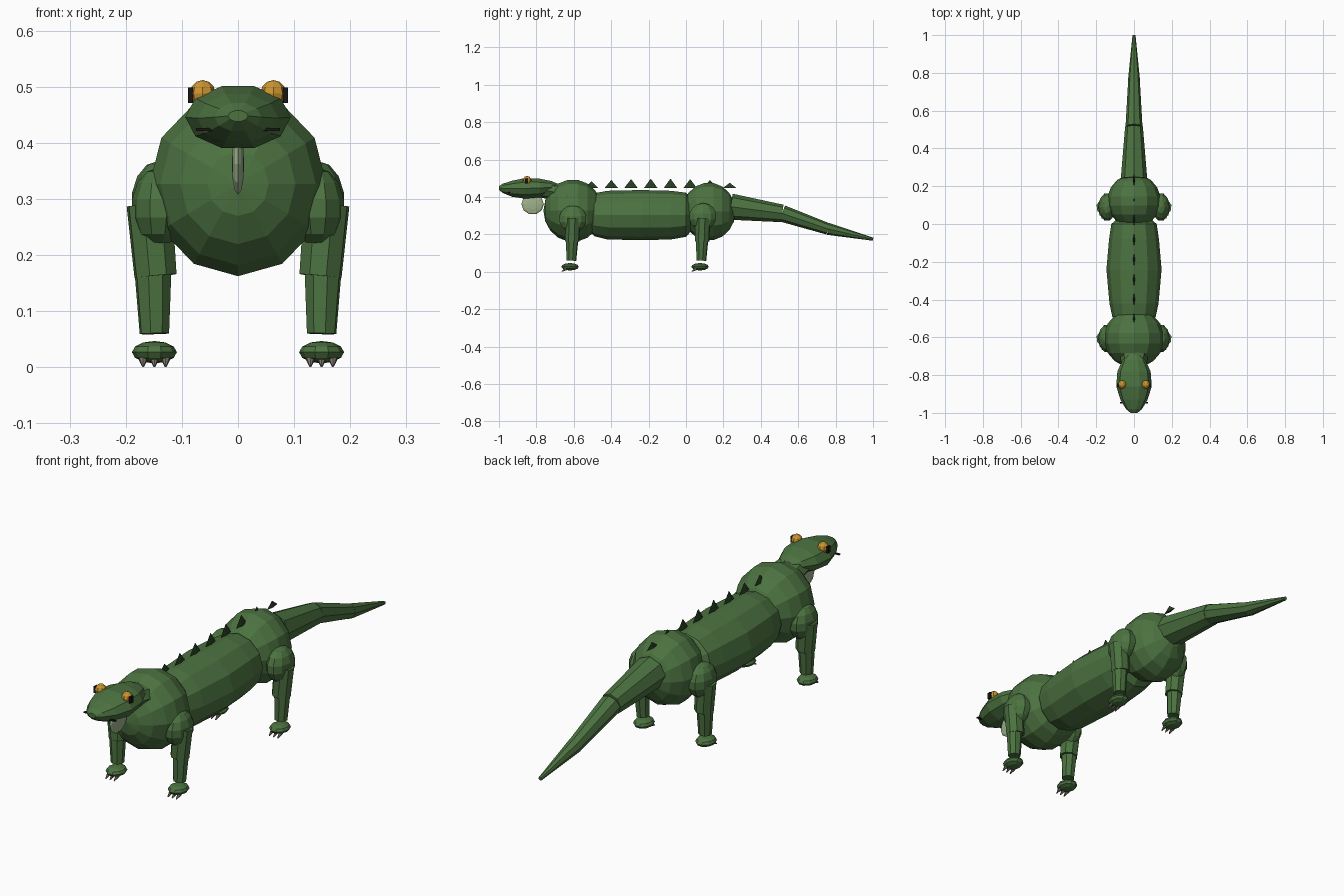
import bpy, bmesh, math
from mathutils import Vector, Matrix

cube = bpy.data.objects.get("Cube")
if cube:
    bpy.data.objects.remove(cube, do_unlink=True)


def material(name, r, g, b):
    m = bpy.data.materials.new(name)
    m.use_nodes = True
    m.diffuse_color = (r, g, b, 1)
    bsdf = m.node_tree.nodes["Principled BSDF"]
    bsdf.inputs["Base Color"].default_value = (r, g, b, 1)
    bsdf.inputs["Roughness"].default_value = 0.8
    return m


GREEN = material("scale_green", 0.072, 0.17, 0.052)
DARK = material("spine_green", 0.02, 0.05, 0.017)
PALE = material("throat_green", 0.35, 0.45, 0.26)
GOLD = material("eye_gold", 0.6, 0.3, 0.03)
BLACK = material("pupil_black", 0.01, 0.008, 0.006)
CLAW = material("claw_grey", 0.2, 0.18, 0.14)


def finish(bm, name, mat):
    bmesh.ops.recalc_face_normals(bm, faces=bm.faces)
    me = bpy.data.meshes.new(name)
    bm.to_mesh(me)
    bm.free()
    me.materials.append(mat)
    ob = bpy.data.objects.new(name, me)
    bpy.context.collection.objects.link(ob)
    return ob


def ball(name, center, radii, mat, u=12, v=8, axis="Z"):
    bm = bmesh.new()
    turn = Matrix.Rotation(math.pi / 2, 4, axis)
    bmesh.ops.create_uvsphere(bm, u_segments=u, v_segments=v, radius=1,
                              matrix=Matrix.Translation(center) @ Matrix.Diagonal((*radii, 1)) @ turn)
    return finish(bm, name, mat)


def cone(name, start, end, r1, r2, mat, n=8):
    """Tapered limb between two points."""
    a, b = Vector(start), Vector(end)
    d = b - a
    bm = bmesh.new()
    rot = d.to_track_quat("Z", "Y").to_matrix().to_4x4()
    bmesh.ops.create_cone(bm, cap_ends=True, segments=n, radius1=r1, radius2=r2,
                          depth=d.length, matrix=Matrix.Translation((a + b) / 2) @ rot)
    return finish(bm, name, mat)


def loft(name, rings, mat, n=12):
    """Skin elliptical rings (y, z centre, half width, half height) along y."""
    bm = bmesh.new()
    loops = []
    for y, z, rx, rz in rings:
        angles = [2 * math.pi * i / n for i in range(n)]
        loops.append([bm.verts.new((rx * math.cos(t), y, z + rz * math.sin(t))) for t in angles])
    for a, b in zip(loops, loops[1:]):
        for i in range(n):
            j = (i + 1) % n
            bm.faces.new((a[i], a[j], b[j], b[i]))
    bm.faces.new(loops[0])
    bm.faces.new(loops[-1])
    return finish(bm, name, mat)


def plate(name, center, size, mat):
    bm = bmesh.new()
    bmesh.ops.create_cube(bm, size=1, matrix=Matrix.Translation(center) @ Matrix.Diagonal((*size, 1)))
    return finish(bm, name, mat)


# Trunk
ball("chest", (0, -0.605, 0.327), (0.16, 0.157, 0.167), GREEN, 12, 9, "X")
loft("belly", [(-0.52, 0.305, 0.085, 0.085), (-0.49, 0.305, 0.115, 0.115),
               (-0.42, 0.303, 0.13, 0.13), (-0.24, 0.303, 0.146, 0.134),
               (-0.08, 0.303, 0.132, 0.13), (0.0, 0.305, 0.12, 0.118),
               (0.03, 0.305, 0.085, 0.085)], GREEN)
ball("pelvis", (0, 0.122, 0.322), (0.142, 0.143, 0.155), GREEN, 12, 9, "X")

# Tail in three tapered sections
joints = [(0.24, 0.348), (0.515, 0.312), (0.76, 0.229), (1.0, 0.174)]
radii = [(0.07, 0.047), (0.045, 0.031), (0.032, 0.008)]
for i, part in enumerate(("base", "middle", "tip")):
    cone("tail_" + part, (0, *joints[i]), (0, *joints[i + 1]), *radii[i], GREEN)

# Neck and head
loft("neck", [(-0.79, 0.435, 0.06, 0.035), (-0.72, 0.43, 0.07, 0.045),
              (-0.65, 0.41, 0.08, 0.06)], GREEN, 8)
loft("head", [(-1.0, 0.448, 0.018, 0.01), (-0.98, 0.446, 0.042, 0.026),
              (-0.93, 0.444, 0.072, 0.045), (-0.86, 0.446, 0.094, 0.058),
              (-0.78, 0.448, 0.088, 0.052), (-0.72, 0.452, 0.06, 0.035),
              (-0.69, 0.455, 0.03, 0.018)], GREEN, 10)
ball("throat_flap", (0, -0.82, 0.362), (0.011, 0.06, 0.057), PALE, 10, 6, "Y")

# Dorsal spines
for i in range(8):
    y = -0.505 + 0.1055 * i
    tip = 0.475 if i == 7 else 0.484 + 0.013 * math.sin(math.pi * i / 7)
    spine = cone("back_spine_%d" % (i + 1), (0, 0, 0.448), (0, 0, tip), 0.036, 0.001, DARK, 4)
    spine.data.transform(Matrix.Translation((0, y, 0)) @ Matrix.Diagonal((0.16, 1, 1, 1)))

# Mirrored eyes, nostrils and limbs
for side, s in (("left", 1), ("right", -1)):
    ball(side + "_eye", (s * 0.063, -0.85, 0.488), (0.023, 0.023, 0.024), GOLD, 8, 6)
    plate(side + "_pupil", (s * 0.085, -0.853, 0.485), (0.009, 0.018, 0.028), BLACK)
    plate(side + "_mouth_line", (s * 0.057, -0.946, 0.424), (0.036, 0.009, 0.005), BLACK)
    for end, y, z in (("front", -0.605, 0.283), ("hind", 0.09, 0.295)):
        leg = side + "_" + end
        ball(leg + "_shoulder", (s * 0.142, y, z), (0.048, 0.077, 0.073), GREEN, 10, 7)
        cone(leg + "_upper_leg", (s * 0.158, y, 0.29), (s * 0.147, y - 0.003, 0.163), 0.042, 0.039, GREEN)
        cone(leg + "_lower_leg", (s * 0.152, y - 0.003, 0.19), (s * 0.149, y - 0.008, 0.06), 0.035, 0.027, GREEN)
        ball(leg + "_foot", (s * 0.149, y - 0.015, 0.027), (0.04, 0.049, 0.02), GREEN, 10, 6)
        for k in (-1, 0, 1):
            x = s * 0.149 + 0.02 * k
            cone("%s_claw_%d" % (leg, k + 2), (x, y - 0.035, 0.017),
                 (x, y - 0.06, 0.002), 0.009, 0.002, CLAW, 6)
